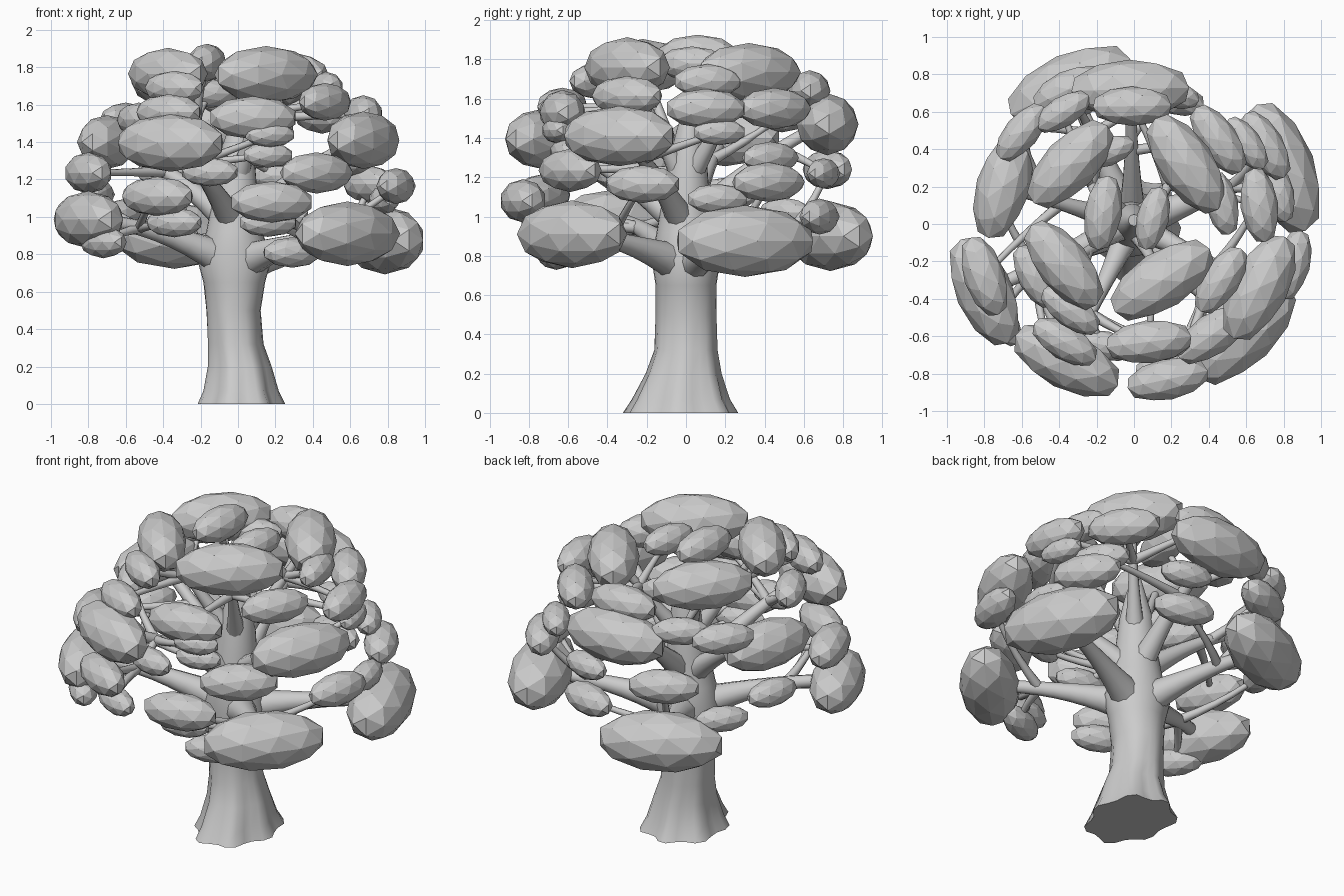
import bpy, bmesh, math
from mathutils import Vector, Matrix

if "Cube" in bpy.data.objects:
    bpy.data.objects.remove(bpy.data.objects["Cube"])


def finish(bm, name, smooth):
    bmesh.ops.recalc_face_normals(bm, faces=bm.faces)
    for f in bm.faces:
        f.smooth = smooth and len(f.verts) == 4
    mesh = bpy.data.meshes.new(name)
    bm.to_mesh(mesh)
    bm.free()
    ob = bpy.data.objects.new(name, mesh)
    bpy.context.collection.objects.link(ob)
    return ob


def skin(name, rings):
    # Join rings of points into a closed, smooth tube
    bm = bmesh.new()
    loops = [[bm.verts.new(p) for p in ring] for ring in rings]
    n = len(loops[0])
    for a, b in zip(loops, loops[1:]):
        for i in range(n):
            bm.faces.new((a[i], a[(i + 1) % n], b[(i + 1) % n], b[i]))
    bm.faces.new(loops[0][::-1])
    bm.faces.new(loops[-1])
    return finish(bm, name, True)


def limb(name, p0, p1, p2, r0, r1, sides=10, steps=9):
    # Tapered branch along a quadratic curve; returns its path
    p0, p1, p2 = Vector(p0), Vector(p1), Vector(p2)
    path, rings = [], []
    d = (p1 - p0).normalized()
    side = d.orthogonal().normalized()
    for k in range(steps + 1):
        t = k / steps
        c = p0 * (1 - t) ** 2 + p1 * 2 * t * (1 - t) + p2 * t * t
        nd = ((p1 - p0) * (1 - t) + (p2 - p1) * t).normalized()
        side = d.rotation_difference(nd) @ side
        d = nd
        up = d.cross(side)
        r = r1 + (r0 - r1) * (1 - t) ** 2.4
        rings.append([c + (side * math.cos(a) + up * math.sin(a)) * r
                      for a in (math.tau * i / sides for i in range(sides))])
        path.append(c)
    skin(name, rings)
    return path


def leaf_clump(x, y, z, length, turn=0):
    # Faceted ellipsoid lying tangent to the crown, with an optional extra turn
    yaw = math.atan2(y, x) + math.pi / 2 + math.radians(turn)
    bm = bmesh.new()
    bmesh.ops.create_icosphere(bm, subdivisions=2, radius=1)
    m = (Matrix.Translation((x, y, z)) @ Matrix.Rotation(yaw, 4, 'Z')
         @ Matrix.Diagonal((length, length * .48, length * .48, 1))
         @ Matrix.Rotation(math.pi / 2, 4, 'X'))
    bmesh.ops.transform(bm, matrix=m, verts=bm.verts)
    finish(bm, "leaf_clump", False)


# Trunk: z, centre x, centre y, radius x, radius y, root flare
profile = [(0, .01, -.02, .225, .28, .09), (.07, .01, -.02, .195, .24, .08),
           (.2, .005, -.01, .168, .19, .05), (.32, -.015, 0, .148, .16, .03),
           (.5, -.025, 0, .145, .155, .01), (.65, -.02, 0, .165, .155, 0),
           (.78, -.02, 0, .2, .175, 0), (.92, -.02, 0, .15, .15, 0),
           (1.1, -.015, 0, .12, .12, 0), (1.3, -.01, .01, .1, .095, 0),
           (1.45, 0, .015, .06, .06, 0), (1.55, 0, .02, .03, .03, 0)]
rings = []
for z, cx, cy, rx, ry, flare in profile:
    ring = []
    for i in range(28):
        a = math.tau * i / 28
        k = 1 + flare * math.cos(7 * a + .6) + flare * .4 * math.sin(3 * a)
        ring.append((cx + rx * k * math.cos(a), cy + ry * k * math.sin(a), z))
    rings.append(ring)
skin("trunk", rings)

# Leaf clumps per tier as x, y, z, half length; the first four carry main limbs
low = [(.585, -.58, .91, .36), (.785, .3, .875, .38), (-.34, .735, .9, .37), (-.8, -.36, .985, .32),
       (.18, -.83, 1.08, .23), (-.43, -.73, 1.11, .22), (-.34, -.72, .97, .165),
       (.16, -.76, .97, .16), (.29, -.66, .81, .17), (-.72, -.5, .865, .18),
       (.845, -.22, 1.165, .2), (.78, .16, 1.09, .16), (.7, .42, 1.175, .21),
       (-.35, .72, 1.24, .21), (-.75, .22, 1.12, .17), (-.6, .5, 1.02, .16),
       (.2, .68, 1.0, .19)]
middle = [(-.36, -.73, 1.395, .32), (.67, -.34, 1.41, .32), (-.02, .72, 1.47, .33), (-.7, .2, 1.4, .3),
          (.42, -.59, 1.235, .23), (.17, -.66, 1.44, .14), (.16, -.62, 1.33, .14),
          (-.8, -.28, 1.235, .23), (.68, .17, 1.43, .14), (.6, .43, 1.3, .17),
          (.2, .7, 1.22, .16), (-.15, -.65, 1.24, .16), (-.6, .49, 1.52, .19),
          (-.53, -.28, 1.52, .19)]
crown = [(-.375, -.22, 1.765, .29, 9), (.15, -.3, 1.76, .32, 7), (.28, .32, 1.735, .31, -14),
         (-.34, .32, 1.72, .3), (-.34, -.46, 1.69, .19), (.465, -.3, 1.615, .21),
         (.08, -.63, 1.53, .24), (-.37, -.63, 1.56, .2), (.45, .45, 1.55, .22, -10),
         (.67, .1, 1.55, .21), (.47, .11, 1.69, .18), (-.01, .63, 1.64, .22),
         (-.145, .385, 1.66, .16), (-.165, .06, 1.825, .21, 12), (.1, .03, 1.78, .18, -30),
         (-.38, .6, 1.55, .17)]

# Main limbs leave the trunk; twigs leave the nearest limb
for tier, z0, bend, r0, r1 in ((low, .74, .85, .115, .036), (middle, .94, .7, .085, .03),
                               (crown, 1.17, .45, .07, .022)):
    forks = []
    for x, y, z, length, *_ in tier[:4]:
        rise = z0 + (z - z0) * bend
        forks += limb("main_limb", (-.01, 0, z0), (x * .5, y * .5, rise),
                      (x * .97, y * .97, z), r0, r1)[3:7]
    for x, y, z, length, *_ in tier[4:]:
        tip = Vector((x, y, z))
        start = min(forks, key=lambda p: (p - tip).length + .8 * max(0, p.z - z))
        mid = start.lerp(tip, .5) + Vector((x, y, 0)) * .08
        limb("twig", start, mid, tip, .03, .017, 8, 5)
    for clump in tier:
        leaf_clump(*clump)
